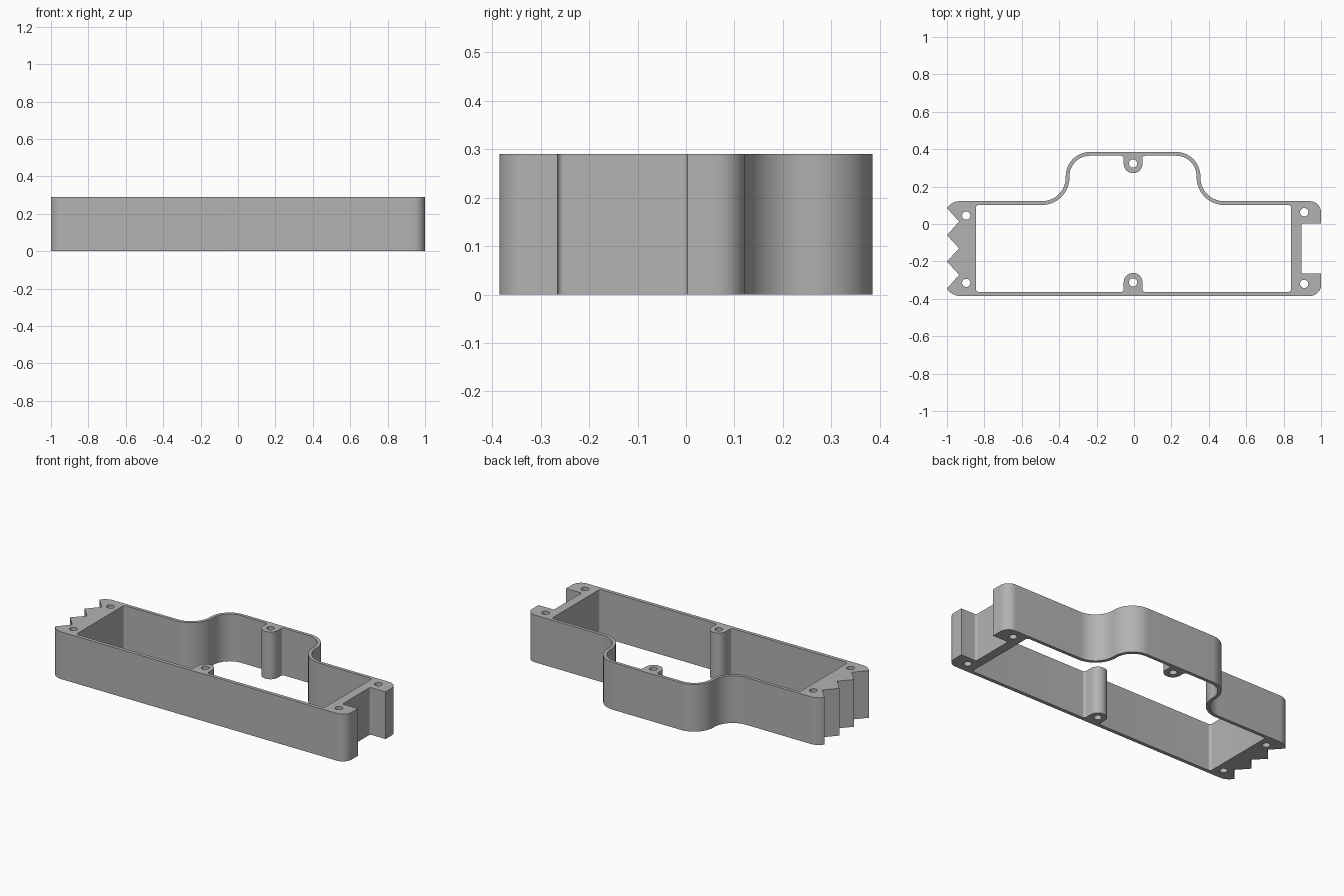
import bpy
import bmesh
import math
from mathutils import Vector

HEIGHT = 0.29
MID = -0.005  # centre line of the bulge and the screw bosses

if "Cube" in bpy.data.objects:
    bpy.data.objects.remove(bpy.data.objects["Cube"], do_unlink=True)


def rounded(corners):
    """Closed outline from (x, y, radius) corners, each filleted by its radius."""
    out = []
    for i, (x, y, r) in enumerate(corners):
        p = Vector((x, y))
        if r == 0:
            out.append(p)
            continue
        a = (Vector(corners[i - 1][:2]) - p).normalized()
        b = (Vector(corners[(i + 1) % len(corners)][:2]) - p).normalized()
        half = a.angle(b) / 2
        centre = p + (a + b).normalized() * (r / math.sin(half))
        start = p + a * (r / math.tan(half)) - centre
        end = p + b * (r / math.tan(half)) - centre
        sweep = math.pi - 2 * half
        steps = max(5, round(sweep * (16 if r > 0.1 else 8)))
        for k in range(steps + 1):
            t = k / steps
            out.append(centre + (start * math.sin((1 - t) * sweep)
                                 + end * math.sin(t * sweep)) / math.sin(sweep))
    return out


def mirrored(points):
    """Left half of a symmetric run, followed by its mirror image."""
    return points + [(2 * MID - x, y, r) for x, y, r in reversed(points)]


def circle(x, y, r, n=24):
    return [Vector((x + r * math.cos(math.tau * k / n),
                    y + r * math.sin(math.tau * k / n))) for k in range(n)]


# Outer outline: bulged back, notched left end, toothed right end
bulge = mirrored([(-0.365, 0.122, 0.127), (-0.365, 0.385, 0.13)])
notch = [(1, 0.122, 0.06), (1, 0.003, 0), (0.895, 0.003, 0.012),
         (0.895, -0.265, 0.012), (1, -0.265, 0), (1, -0.385, 0.06)]
teeth = [(-0.975, -0.385, 0.08), (-1, -0.345, 0), (-0.935, -0.272, 0),
         (-1, -0.2, 0), (-0.935, -0.13, 0), (-1, -0.06, 0),
         (-0.935, 0.013, 0), (-1, 0.085, 0), (-0.975, 0.122, 0.08)]
outer = rounded(bulge + notch + teeth)

# Cavity outline: follows the wall and wraps round the two screw bosses
HALF = 0.05
back_boss = [(MID - HALF, 0.365, 0.015), (MID - HALF, 0.272, HALF - 0.001)]
front_boss = [(MID - HALF, -0.363, 0.015), (MID - HALF, -0.262, HALF - 0.001)]
back = mirrored([(-0.345, 0.102, 0.147), (-0.345, 0.365, 0.11)] + back_boss)
front = mirrored(front_boss)[::-1]
cavity = rounded(back + [(0.84, 0.102, 0.015), (0.84, -0.363, 0.015)] + front
                 + [(-0.845, -0.363, 0.015), (-0.845, 0.102, 0.015)])

# Screw holes
holes = [circle(x, y, 0.022) for x, y in (
    (-0.897, 0.045), (-0.897, -0.315), (0.91, 0.063), (0.91, -0.32),
    (MID, 0.323), (MID, -0.312))]

# Fill the profile and extrude it to full height
bm = bmesh.new()
for loop in [outer, cavity] + holes:
    verts = [bm.verts.new((p.x, p.y, 0)) for p in loop]
    for i, v in enumerate(verts):
        bm.edges.new((verts[i - 1], v))
bmesh.ops.triangle_fill(bm, edges=bm.edges[:], use_beauty=True, normal=(0, 0, 1))
base = bm.faces[:]
top = bmesh.ops.extrude_face_region(bm, geom=base, use_keep_orig=True)["geom"]
bmesh.ops.translate(bm, vec=(0, 0, HEIGHT),
                    verts=[g for g in top if isinstance(g, bmesh.types.BMVert)])
bmesh.ops.recalc_face_normals(bm, faces=bm.faces[:])

mesh = bpy.data.meshes.new("housing_frame")
bm.to_mesh(mesh)
bm.free()
frame = bpy.data.objects.new("housing_frame", mesh)
bpy.context.collection.objects.link(frame)

# Plain grey material
grey = bpy.data.materials.new("plain grey")
grey.use_nodes = True
colour = (0.45, 0.45, 0.45, 1)
grey.diffuse_color = colour
grey.node_tree.nodes["Principled BSDF"].inputs["Base Color"].default_value = colour
mesh.materials.append(grey)

# Smooth curved walls, keep the rims sharp
bpy.ops.object.select_all(action="DESELECT")
frame.select_set(True)
bpy.context.view_layer.objects.active = frame
bpy.ops.object.shade_smooth_by_angle(angle=math.radians(30))
